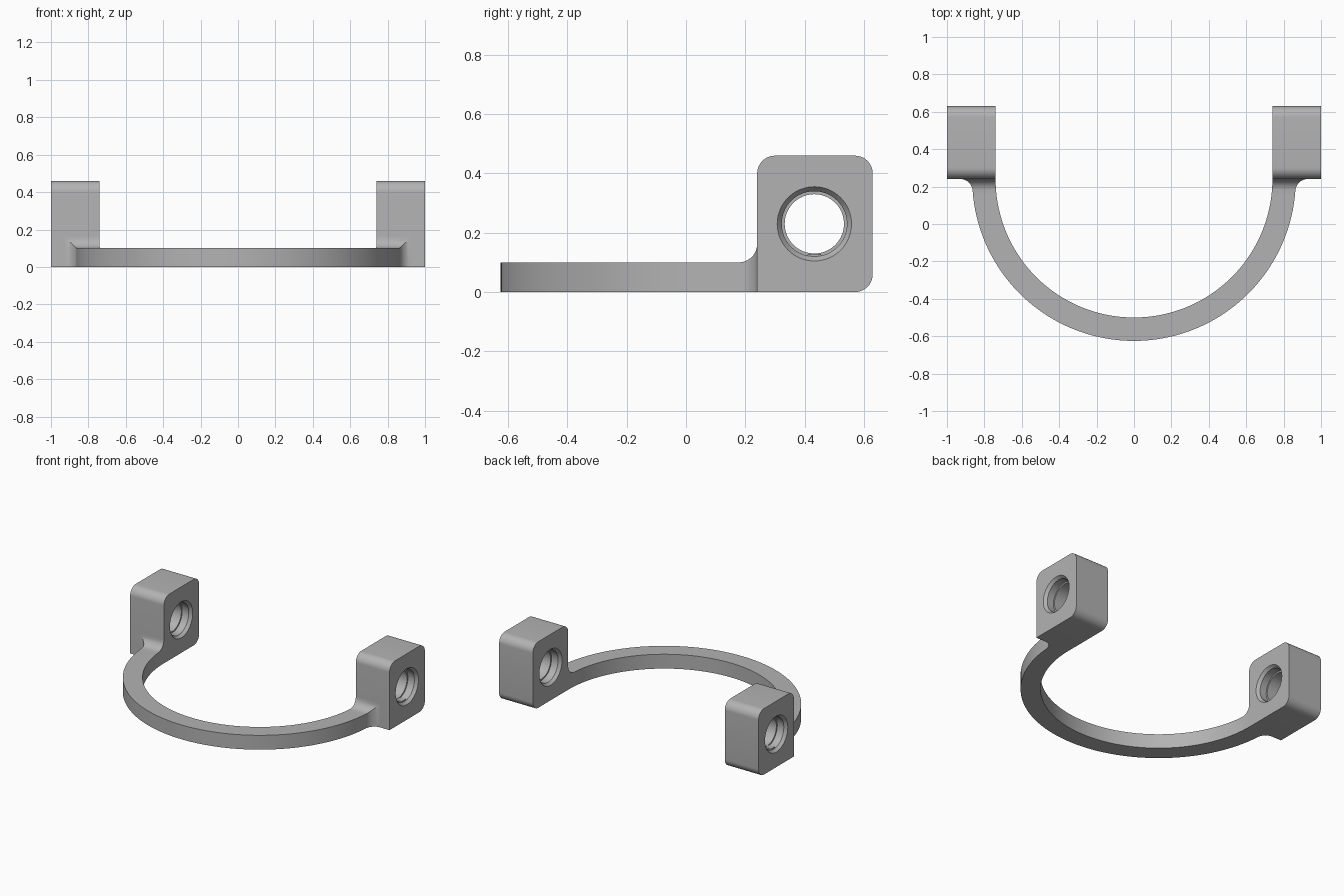
import bpy, bmesh, math

if "Cube" in bpy.data.objects:
    bpy.data.objects.remove(bpy.data.objects["Cube"], do_unlink=True)

grey = bpy.data.materials.new("plain grey")
grey.use_nodes = True
COLOUR = (0.45, 0.45, 0.45, 1)
grey.diffuse_color = COLOUR
grey.node_tree.nodes["Principled BSDF"].inputs["Base Color"].default_value = COLOUR

INNER, OUTER, THICK = 0.74, 0.865, 0.10      # arc radii and height
FRONT, BACK, TOP = 0.24, 0.63, 0.46          # lug extents
HOLE_Y, HOLE_Z = 0.433, 0.23
FILLET = 0.062


def make_object(name, bm):
    bmesh.ops.recalc_face_normals(bm, faces=bm.faces)
    mesh = bpy.data.meshes.new(name)
    bm.to_mesh(mesh)
    bm.free()
    mesh.materials.append(grey)
    obj = bpy.data.objects.new(name, mesh)
    bpy.context.collection.objects.link(obj)
    return obj


def smooth(obj):
    obj.data.shade_smooth()
    obj.data.set_sharp_from_angle(angle=math.radians(30))


def loft(name, rings):
    """Skin a list of closed rings and cap both ends."""
    bm = bmesh.new()
    rows = [[bm.verts.new(p) for p in ring] for ring in rings]
    count = len(rows[0])
    for a, b in zip(rows, rows[1:]):
        for i in range(count):
            j = (i + 1) % count
            bm.faces.new((a[i], a[j], b[j], b[i]))
    bm.faces.new(rows[0])
    bm.faces.new(rows[-1])
    return make_object(name, bm)


# Half-round band, flaring into the lugs with mitred fillets on top and outside
def band_section(angle):
    c, s = math.cos(angle), math.sin(angle)
    rise = max(0, FILLET - OUTER * abs(s))
    flare = FILLET - math.sqrt(FILLET ** 2 - rise ** 2)
    y_out = FRONT - OUTER * abs(s)
    # near the ends keep each section square to the lug face
    x_in = INNER * c
    y_in = FRONT - INNER * abs(s)
    if rise > 0:
        y_in = y_out
        x_in = math.copysign(math.sqrt(INNER ** 2 - (FRONT - y_in) ** 2), c)
    x_out = OUTER * c + math.copysign(flare, c)
    high = THICK + flare
    return [(x_in, y_in, 0), (x_out, y_out, 0),
            (x_out, y_out, high), (x_in, y_in, high)]


end = math.asin(FILLET / OUTER)
flare_steps = [math.asin(FILLET * (1 - math.sin(k * math.pi / 20)) / OUTER)
               for k in range(10, 0, -1)]
middle = [end + (math.pi - 2 * end) * k / 72 for k in range(73)]
angles = flare_steps + middle + [math.pi - a for a in reversed(flare_steps)]
smooth(loft("curved_band", [band_section(a) for a in angles]))


# Lug outline: three rounded corners, square where it meets the band's underside
def lug_outline(radius=0.06, steps=10):
    points = [(FRONT, 0)]
    corners = [(BACK - radius, radius, -90),
               (BACK - radius, TOP - radius, 0),
               (FRONT + radius, TOP - radius, 90)]
    for y, z, start in corners:
        for k in range(steps + 1):
            a = math.radians(start + 90 * k / steps)
            points.append((y + radius * math.cos(a), z + radius * math.sin(a)))
    return points


# Stepped bore: countersink, shallow counterbore, through hole
def bore_rings(side, count=64):
    half = [(-0.01, 0.133), (0.02, 0.11), (0.07, 0.11), (0.07, 0.10)]
    width = 1 - INNER
    profile = half + [(width - d, r) for d, r in reversed(half)]
    return [[(side * (INNER + d),
              HOLE_Y + r * math.cos(math.tau * k / count),
              HOLE_Z + r * math.sin(math.tau * k / count))
             for k in range(count)] for d, r in profile]


for side, label in ((1, "left"), (-1, "right")):
    outline = lug_outline()
    lug = loft(label + "_lug", [[(side * x, y, z) for y, z in outline]
                                for x in (INNER, 1)])
    cutter = loft("bore_cutter", bore_rings(side))
    cutter.hide_render = True
    cut = lug.modifiers.new("bore", "BOOLEAN")
    cut.operation = "DIFFERENCE"
    cut.solver = "EXACT"
    cut.object = cutter
    graph = bpy.context.evaluated_depsgraph_get()
    bored = bpy.data.meshes.new_from_object(lug.evaluated_get(graph))
    lug.modifiers.clear()
    lug.data = bored
    bpy.data.objects.remove(cutter, do_unlink=True)
    smooth(lug)

    # Small locating tab at the bottom of the outer counterbore
    loft(label + "_bore_tab",
         [[(side * x, HOLE_Y + y, z) for y, z in
           ((-0.028, 0.112), (0.028, 0.112), (0.022, 0.128), (-0.022, 0.128))]
          for x in (0.92, 0.975)])
